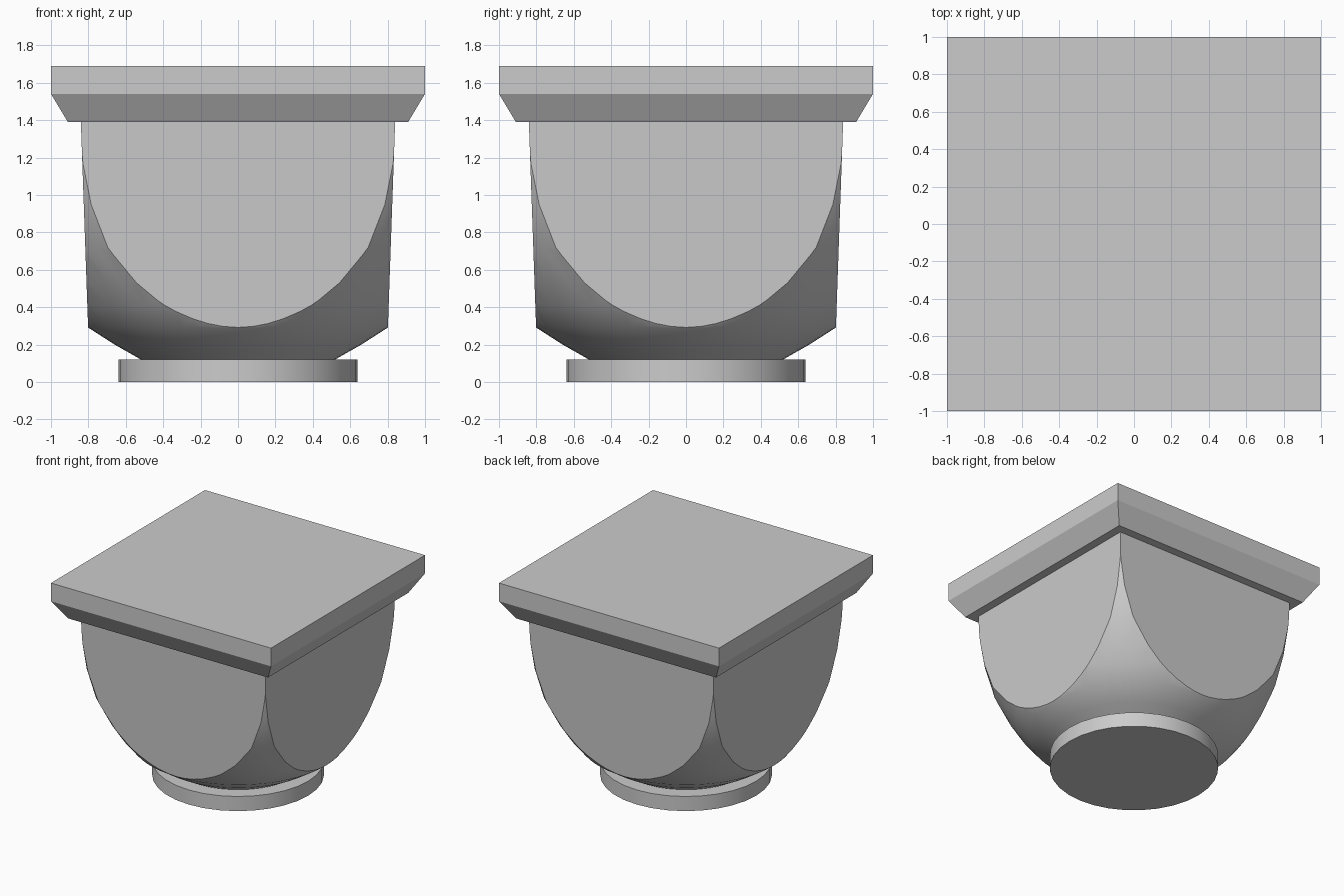
import bpy, bmesh, math

if "Cube" in bpy.data.objects:
    bpy.data.objects.remove(bpy.data.objects["Cube"])


def make_object(name, bm):
    bmesh.ops.recalc_face_normals(bm, faces=bm.faces)
    me = bpy.data.meshes.new(name)
    bm.to_mesh(me)
    bm.free()
    ob = bpy.data.objects.new(name, me)
    bpy.context.collection.objects.link(ob)
    return ob


def stack(name, profile, sides):
    """Closed solid from (apothem or radius, z) rings; 4 sides gives a square block."""
    bm = bmesh.new()
    scale = math.sqrt(2) if sides == 4 else 1
    start = math.pi / 4 if sides == 4 else 0
    rings = []
    for r, z in profile:
        angles = [start + 2 * math.pi * i / sides for i in range(sides)]
        rings.append([bm.verts.new((r * scale * math.cos(a), r * scale * math.sin(a), z))
                      for a in angles])
    for lo, hi in zip(rings, rings[1:]):
        for i in range(sides):
            j = (i + 1) % sides
            bm.faces.new((lo[i], lo[j], hi[j], hi[i]))
    bm.faces.new(rings[0][::-1])
    bm.faces.new(rings[-1])
    return make_object(name, bm)


def smooth(ob, degrees):
    bpy.ops.object.select_all(action='DESELECT')
    ob.select_set(True)
    bpy.context.view_layer.objects.active = ob
    bpy.ops.object.shade_smooth_by_angle(angle=math.radians(degrees))


# round ring at the foot
smooth(stack("foot_ring", [(0.64, 0), (0.64, 0.12)], 32), 30)

# square slab with a sloped lower edge
stack("top_slab", [(0.91, 1.39), (1, 1.54), (1, 1.69)], 4)

# cushion body: a bowl trimmed by a slightly tapered square block
body = stack("cushion_body", [
    (0.51, 0.115), (0.66, 0.20), (0.80, 0.29), (0.897, 0.41), (0.975, 0.53),
    (1.074, 0.72), (1.14, 0.95), (1.175, 1.17), (1.195, 1.395)], 64)
block = stack("trim_block", [(0.793, 0.05), (0.844, 1.5)], 4)
block.hide_render = True
block.hide_viewport = True
trim = body.modifiers.new("trim", 'BOOLEAN')
trim.operation = 'INTERSECT'
trim.solver = 'EXACT'
trim.object = block

# bake the trim so the helper block can be removed
deps = bpy.context.evaluated_depsgraph_get()
body_mesh = bpy.data.meshes.new_from_object(body.evaluated_get(deps))
body.modifiers.clear()
body.data = body_mesh
bpy.data.objects.remove(block)
smooth(body, 25)
